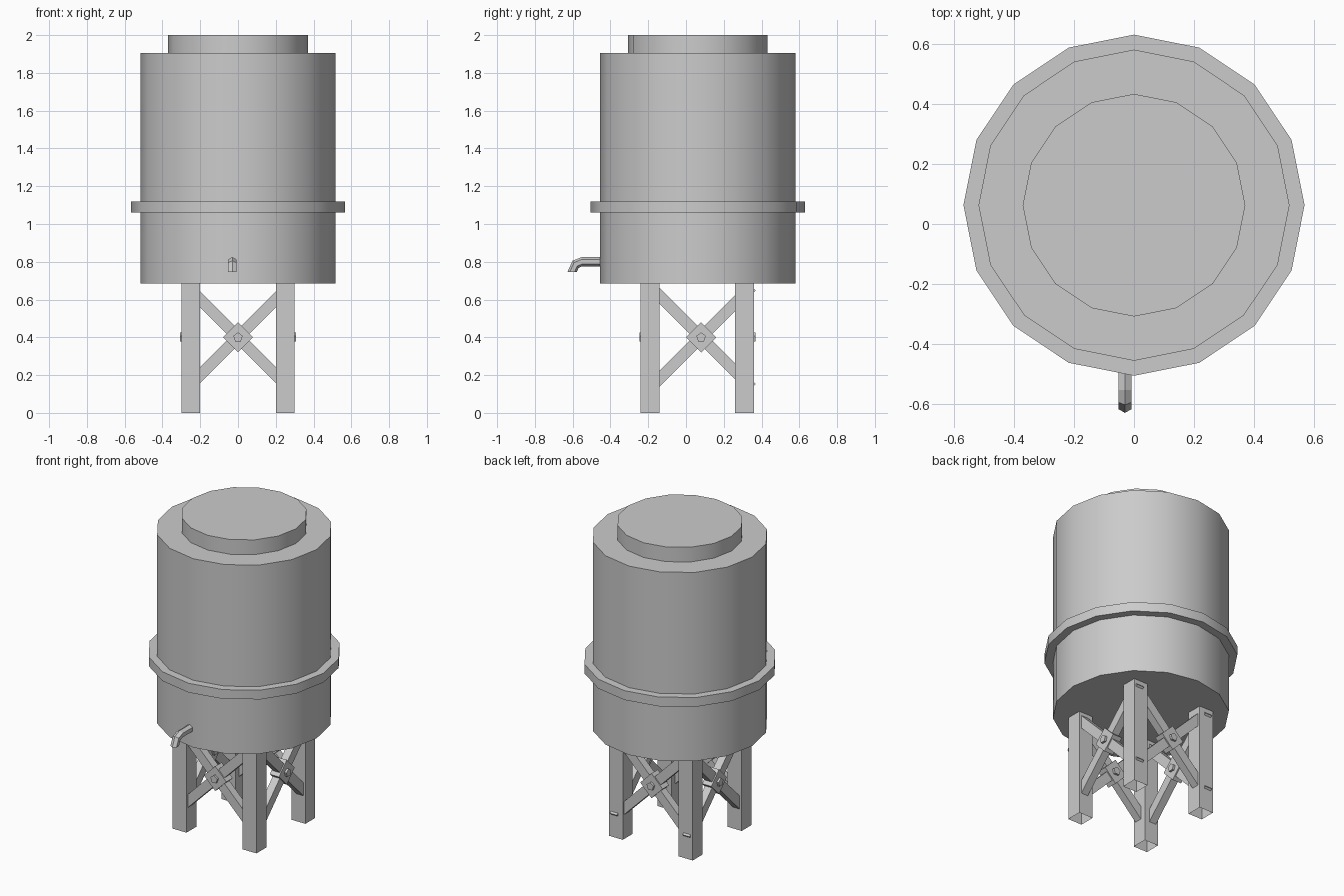
import bpy, bmesh, math
from mathutils import Vector, Matrix

if "Cube" in bpy.data.objects:
    bpy.data.objects.remove(bpy.data.objects["Cube"])

CY = 0.0625          # tank axis in y
LEG_Y = 0.06         # leg frame centre in y


def make(name, bm, matrix=None):
    if matrix:
        bm.transform(matrix)
    bmesh.ops.recalc_face_normals(bm, faces=bm.faces)
    me = bpy.data.meshes.new(name)
    bm.to_mesh(me)
    bm.free()
    ob = bpy.data.objects.new(name, me)
    bpy.context.collection.objects.link(ob)
    return ob


def smooth(ob):
    bpy.ops.object.select_all(action='DESELECT')
    bpy.context.view_layer.objects.active = ob
    ob.select_set(True)
    bpy.ops.object.shade_smooth_by_angle(angle=math.radians(35))


def drum(name, r, z0, z1):
    bm = bmesh.new()
    bottom = [bm.verts.new((r * math.cos(i * math.pi / 8), CY + r * math.sin(i * math.pi / 8), z0))
              for i in range(16)]
    face = bm.faces.new(bottom)
    ext = bmesh.ops.extrude_face_region(bm, geom=[face], use_keep_orig=True)
    for v in ext['geom']:
        if isinstance(v, bmesh.types.BMVert):
            v.co.z = z1
    smooth(make(name, bm))


def box(name, size, matrix, open_bottom=False):
    bm = bmesh.new()
    bmesh.ops.create_cube(bm, size=1, matrix=Matrix.Diagonal((*size, 1)))
    if open_bottom:
        bm.faces.ensure_lookup_table()
        low = min(bm.faces, key=lambda f: f.calc_center_median().z)
        bmesh.ops.delete(bm, geom=[low], context='FACES_ONLY')
    return make(name, bm, matrix)


# tank body, hoop and lid
drum("tank_body", 0.517, 0.685, 1.905)
drum("tank_hoop", 0.567, 1.06, 1.12)
drum("tank_lid", 0.37, 1.90, 2.0)

# four square legs, open underneath
for sx in (-1, 1):
    for sy in (-1, 1):
        box("leg", (0.1, 0.1, 0.69),
            Matrix.Translation((sx * 0.25, LEG_Y + sy * 0.25, 0.345)), True)

# crossed braces with centre plate and five-sided bolt on each side
for name, angle, cx, cy in (("front", 0, 0, LEG_Y), ("right", 90, 0, 0.08),
                            ("back", 180, 0, LEG_Y), ("left", 270, 0, 0.08)):
    side = (Matrix.Translation((cx, cy, 0.4)) @ Matrix.Rotation(math.radians(angle), 4, 'Z')
            @ Matrix.Translation((0, -0.26, 0)))
    if name in ("front", "back"):
        side = Matrix.Translation((0, 0, 0)) @ side
    for tilt in (45, -45):
        box(name + "_brace", (0.76, 0.05, 0.06), side @ Matrix.Rotation(math.radians(tilt), 4, 'Y'))
    box(name + "_plate", (0.113, 0.066, 0.113), side @ Matrix.Rotation(math.radians(45), 4, 'Y'))
    bm = bmesh.new()
    ends = []
    for y in (-0.047, 0.047):
        ends.append([bm.verts.new((0.026 * math.sin(i * math.tau / 5), y,
                                   0.026 * math.cos(i * math.tau / 5))) for i in range(5)])
        bm.faces.new(ends[-1])
    for i in range(5):
        j = (i + 1) % 5
        bm.faces.new((ends[0][i], ends[0][j], ends[1][j], ends[1][i]))
    make(name + "_bolt", bm, side)

# bent six-sided spout: (y, z, bend angle) along its path
bm = bmesh.new()
rings = []
for y, z, a in ((-0.42, 0.80, 0), (-0.552, 0.80, 0), (-0.585, 0.786, 40), (-0.603, 0.745, 90)):
    a = math.radians(a)
    up = Vector((0, -math.sin(a), math.cos(a)))
    rings.append([bm.verts.new(Vector((-0.03, y, z)) + 0.025 * (
        math.cos(i * math.pi / 3) * up + math.sin(i * math.pi / 3) * Vector((1, 0, 0))))
        for i in range(6)])
for r0, r1 in zip(rings, rings[1:]):
    for i in range(6):
        j = (i + 1) % 6
        bm.faces.new((r0[i], r0[j], r1[j], r1[i]))
bm.faces.new(rings[0])
bm.faces.new(rings[-1])
make("spout", bm)
